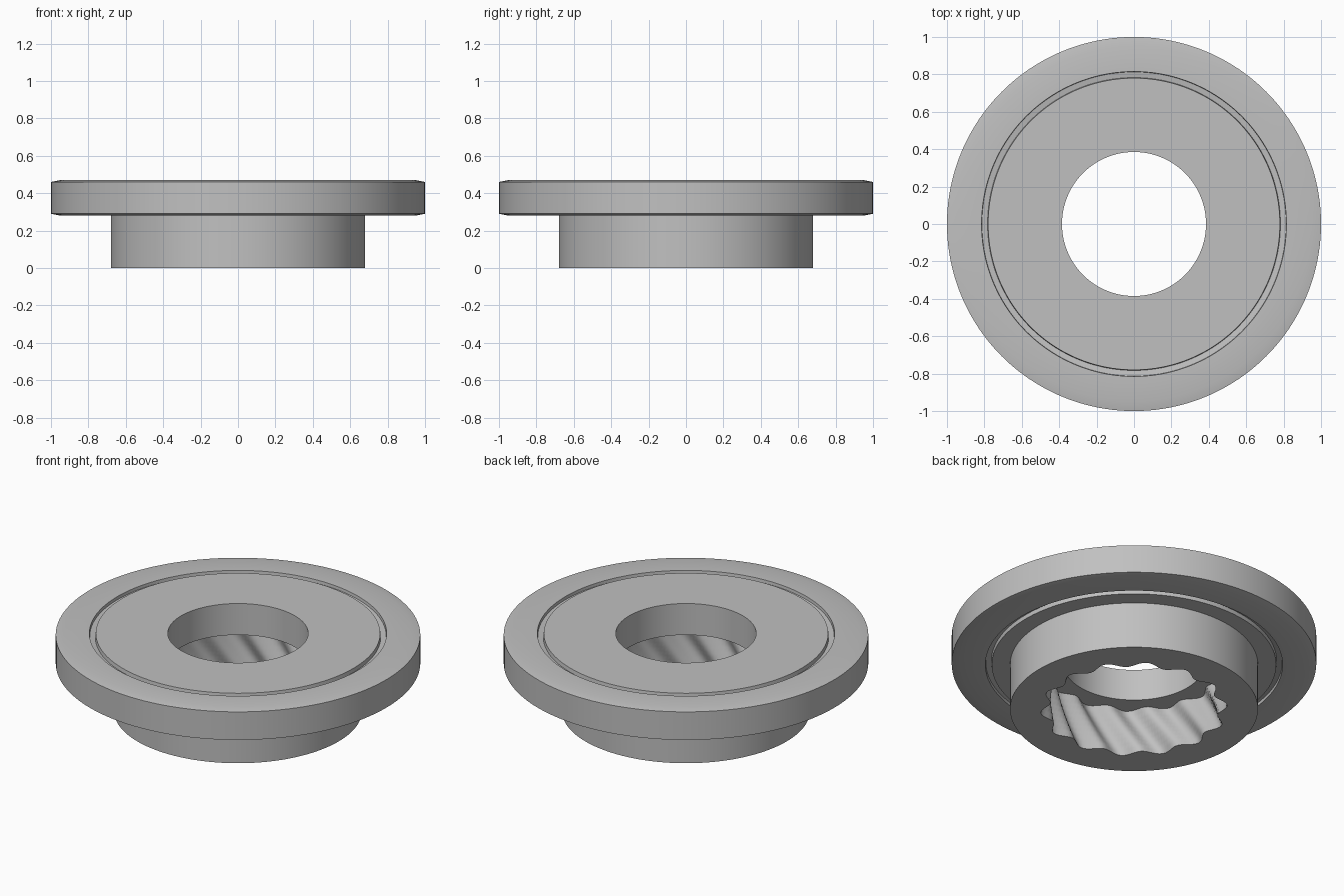
import bpy
import bmesh
from math import cos, sin, pi, radians

cube = bpy.data.objects.get("Cube")
if cube:
    bpy.data.objects.remove(cube, do_unlink=True)

LOBES = 14
SEGMENTS = LOBES * 12
STEP_Z = 0.285       # where hub and flange meet
TOP_Z = 0.47
HUB_RADIUS = 0.68
BORE_RADIUS = 0.385
TWIST = 0.4          # helix turn over the hub height

steel = bpy.data.materials.new("steel_grey")
steel.use_nodes = True
colour = (0.53, 0.53, 0.53, 1)
steel.diffuse_color = colour
steel.node_tree.nodes["Principled BSDF"].inputs["Base Color"].default_value = colour


def build_rings(name, rings, closed):
    """Skin a stack of rings; each ring is (radius function, height)."""
    bm = bmesh.new()
    loops = []
    for radius, z in rings:
        loop = []
        for i in range(SEGMENTS):
            a = 2 * pi * i / SEGMENTS
            r = radius(a)
            loop.append(bm.verts.new((r * cos(a), r * sin(a), z)))
        loops.append(loop)
    pairs = list(zip(loops, loops[1:]))
    if closed:
        pairs.append((loops[-1], loops[0]))
    for low, high in pairs:
        for i in range(SEGMENTS):
            j = (i + 1) % SEGMENTS
            bm.faces.new((low[i], low[j], high[j], high[i]))
    mesh = bpy.data.meshes.new(name)
    bm.to_mesh(mesh)
    bm.free()
    mesh.materials.append(steel)
    obj = bpy.data.objects.new(name, mesh)
    bpy.context.collection.objects.link(obj)
    bpy.ops.object.select_all(action="DESELECT")
    obj.select_set(True)
    bpy.context.view_layer.objects.active = obj
    bpy.ops.object.shade_smooth_by_angle(angle=radians(30))
    return obj


def circle(r):
    return lambda a: r


def lobed(z):
    """Wavy cavity outline, turned further the higher it lies."""
    turn = radians(135) + TWIST * z / STEP_Z
    return lambda a: 0.488 + 0.025 * cos(LOBES * (a - turn))


# Flange: half profile from the rim inward, mirrored for the underside
half = [(1.0, 0.01), (0.95, 0), (0.815, 0), (0.813, 0.018),
        (0.783, 0.023), (0.78, 0), (BORE_RADIUS, 0)]
under = [(circle(r), STEP_Z - 0.005 + d) for r, d in reversed(half)]
upper = [(circle(r), TOP_Z - d) for r, d in half]
build_rings("flange", under + upper, closed=True)

# Hub: plain outer wall, flat bottom, helical lobed cavity
levels = 10
cavity = [(lobed(STEP_Z * k / levels), STEP_Z * k / levels) for k in range(levels + 1)]
outer = [(circle(HUB_RADIUS), STEP_Z), (circle(HUB_RADIUS), 0)]
build_rings("hub", list(reversed(outer + cavity)), closed=False)
